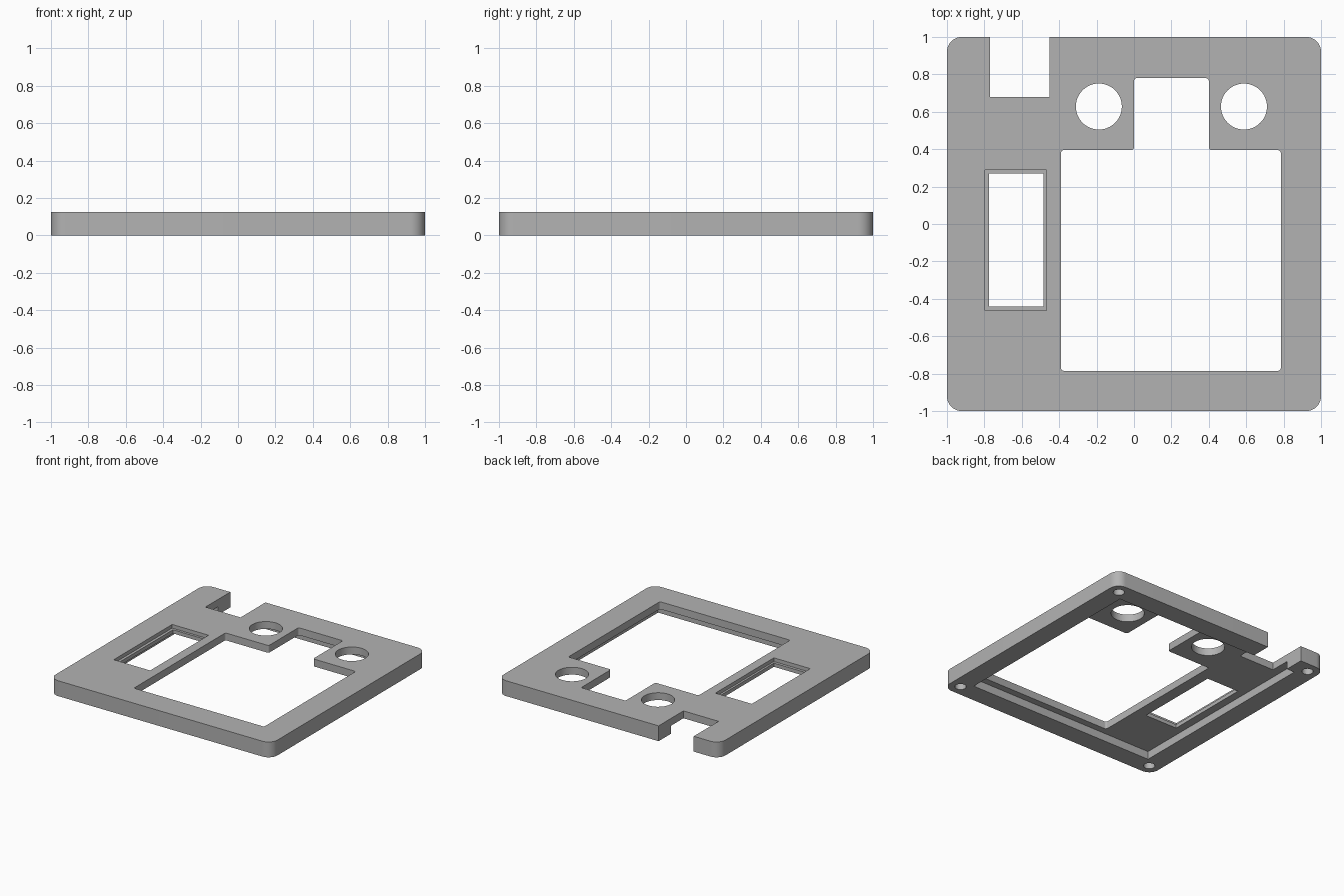
import bpy, bmesh
from math import radians, sin, cos, pi

cube = bpy.data.objects.get("Cube")
if cube:
    bpy.data.objects.remove(cube, do_unlink=True)

grey = bpy.data.materials.new("plain grey")
grey.use_nodes = True
colour = (0.45, 0.45, 0.45, 1)
grey.diffuse_color = colour
grey.node_tree.nodes["Principled BSDF"].inputs["Base Color"].default_value = colour

HEIGHT = 0.125
CEILING = 0.065   # underside of the thin upper plate


def prism(name, outline, z0, z1):
    bm = bmesh.new()
    base = bm.faces.new([bm.verts.new((x, y, z0)) for x, y in outline])
    top = bmesh.ops.extrude_face_region(bm, geom=[base])["geom"]
    bmesh.ops.translate(bm, vec=(0, 0, z1 - z0),
                        verts=[v for v in top if isinstance(v, bmesh.types.BMVert)])
    bmesh.ops.recalc_face_normals(bm, faces=bm.faces)
    mesh = bpy.data.meshes.new(name)
    bm.to_mesh(mesh)
    bm.free()
    mesh.materials.append(grey)
    ob = bpy.data.objects.new(name, mesh)
    bpy.context.collection.objects.link(ob)
    return ob


def rounded(corners, r, steps=4):
    """Round each corner of an outline whose sides follow the axes."""
    pts = []
    for i, (x, y) in enumerate(corners):
        px, py = corners[i - 1]
        nx, ny = corners[(i + 1) % len(corners)]
        sign = lambda v: (v > 0.001) - (v < -0.001)
        ax, ay, bx, by = sign(px - x), sign(py - y), sign(nx - x), sign(ny - y)
        for k in range(steps + 1):
            t = k / steps * pi / 2
            u, w = r * (1 - sin(t)), r * (1 - cos(t))
            pts.append((x + ax * u + bx * w, y + ay * u + by * w))
    return pts


def box(x0, x1, y0, y1):
    return [(x0, y0), (x1, y0), (x1, y1), (x0, y1)]


def circle(cx, cy, r, n=48):
    return [(cx + r * cos(2 * pi * i / n), cy + r * sin(2 * pi * i / n)) for i in range(n)]


# Rounded square body
plate = prism("cover_plate", rounded(box(-1, 1, -1, 1), 0.08, 10), 0, HEIGHT)

# Stepped main opening
opening = [(-0.39, -0.785), (0.785, -0.785), (0.785, 0.395), (0.4, 0.395),
           (0.4, 0.78), (0, 0.78), (0, 0.395), (-0.39, 0.395)]
cutters = [
    prism("underside_recess_cutter", box(-0.84, 0.84, -0.84, 0.84), -0.1, CEILING),
    prism("main_opening_cutter", rounded(opening, 0.015), -0.1, 0.3),
    prism("edge_notch_cutter", box(-0.77, -0.453, 0.68, 1.2), -0.1, 0.3),
    prism("window_cutter", box(-0.775, -0.485, -0.44, 0.27), -0.1, 0.3),
    prism("window_ledge_cutter", box(-0.797, -0.468, -0.463, 0.29), 0.095, 0.3),
]

# Round holes beside the tab of the main opening
for side, x in (("right", -0.188), ("left", 0.588)):
    cutters.append(prism(side + "_round_hole_cutter", circle(x, 0.628, 0.123), -0.1, 0.3))

# Blind screw holes under the corners
for x in (-0.91, 0.91):
    for y in (-0.91, 0.91):
        cutters.append(prism("screw_hole_cutter", circle(x, y, 0.042, 24), -0.1, 0.1))

bpy.context.view_layer.objects.active = plate
for cutter in cutters:
    mod = plate.modifiers.new(cutter.name, "BOOLEAN")
    mod.operation = "DIFFERENCE"
    mod.solver = "EXACT"
    mod.object = cutter
    bpy.ops.object.modifier_apply(modifier=mod.name)
    bpy.data.objects.remove(cutter, do_unlink=True)

bpy.ops.object.select_all(action="DESELECT")
plate.select_set(True)
bpy.ops.object.shade_smooth_by_angle(angle=radians(30))
